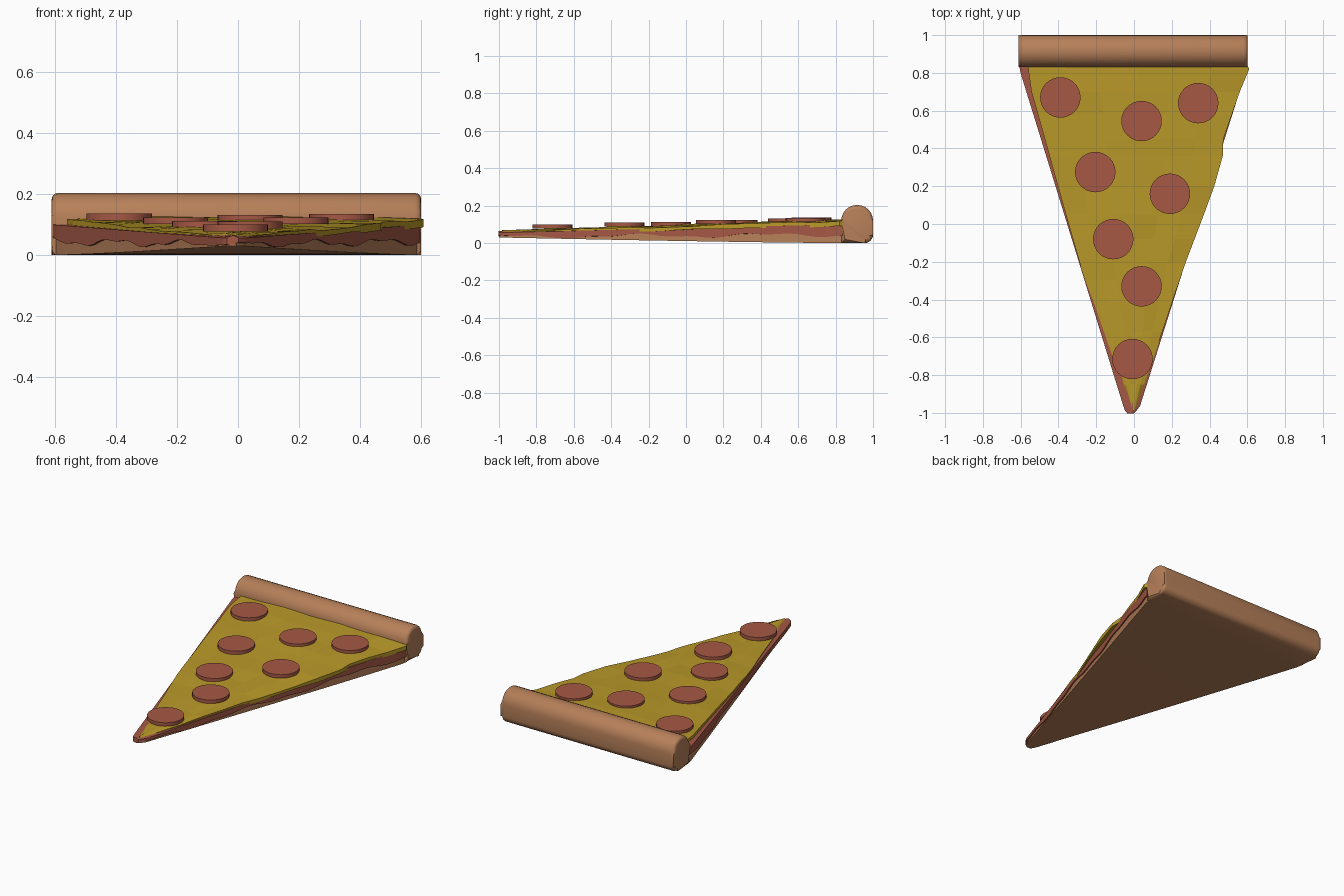
import bpy, bmesh, math, random

if "Cube" in bpy.data.objects:
    bpy.data.objects.remove(bpy.data.objects["Cube"])

random.seed(4)


def material(name, rgb):
    m = bpy.data.materials.new(name)
    m.diffuse_color = (*rgb, 1)
    m.use_nodes = True
    m.node_tree.nodes["Principled BSDF"].inputs["Base Color"].default_value = m.diffuse_color
    return m


CRUST = material("baked crust brown", (0.47, 0.215, 0.100))
RED = material("tomato red", (0.38, 0.098, 0.060))
CHEESE = material("cheese yellow", (0.49, 0.32, 0.022))


def finish(name, bm, mat, smooth=None):
    bmesh.ops.recalc_face_normals(bm, faces=bm.faces)
    me = bpy.data.meshes.new(name)
    bm.to_mesh(me)
    bm.free()
    me.materials.append(mat)
    ob = bpy.data.objects.new(name, me)
    bpy.context.collection.objects.link(ob)
    if smooth:
        bpy.ops.object.select_all(action='DESELECT')
        bpy.context.view_layer.objects.active = ob
        ob.select_set(True)
        bpy.ops.object.shade_smooth_by_angle(angle=math.radians(smooth))
    return ob


def lerp(pts, y):
    """Piecewise linear lookup of (y, value) pairs."""
    for (y0, v0), (y1, v1) in zip(pts, pts[1:]):
        if y <= y1:
            return v0 + (v1 - v0) * (y - y0) / (y1 - y0)
    return pts[-1][1]


def slab(name, ys, left, right, top, bottom, cols, mat, smooth=None):
    """Closed wedge-shaped layer between two edge lines and two heights."""
    bm = bmesh.new()
    rings = []
    for y in ys:
        xl, xr = lerp(left, y), lerp(right, y)
        up, low = [], []
        for i in range(cols + 1):
            t = i / cols
            x = xl + (xr - xl) * t
            up.append(bm.verts.new((x, y, top(t, y))))
            low.append(bm.verts.new((x, y, bottom(t, y))))
        rings.append(up + low[::-1])
    n = len(rings[0])
    for a, b in zip(rings, rings[1:]):
        for i in range(n):
            j = (i + 1) % n
            bm.faces.new((a[i], a[j], b[j], b[i]))
    bm.faces.new(rings[0])
    bm.faces.new(rings[-1])
    return finish(name, bm, mat, smooth)


def base_z(y):
    return 0.03 * ((0.83 - min(y, 0.83)) / 1.83) ** 1.3


# Dough wedge
rows = [-1.0, -0.985, -0.96] + [-0.9 + 0.05 * i for i in range(36)]
dough_l = [(-1, -0.03), (-0.985, -0.042), (0.83, -0.602), (1, -0.602)]
dough_r = [(-1, -0.005), (-0.97, 0.022), (0.83, 0.592), (1, 0.592)]
slab("dough", rows, dough_l, dough_r,
     lambda t, y: 0.048 + 0.023 * (y + 1), lambda t, y: base_z(y), 4, CRUST, 30)

# Sauce layer, dripping unevenly over the cut sides
sauce_l = [(-1.003, -0.035), (-0.985, -0.05), (0.83, -0.61), (1, -0.61)]
sauce_r = [(-1.003, 0.0), (-0.97, 0.03), (0.83, 0.60), (1, 0.60)]


def sauce_bottom(t, y):
    wave = 0.009 * math.sin(9 * y + 4 * t) + 0.005 * math.sin(23 * y + 1)
    return max(base_z(y) + 0.004, 0.034 + 0.007 * (y + 1) * 0.8 + wave)


slab("sauce", [y - 0.002 for y in rows], sauce_l, sauce_r,
     lambda t, y: 0.056 + 0.024 * (y + 1) + 0.008 * math.sin(math.pi * t),
     sauce_bottom, 6, RED, 30)

# Cheese sheet with uneven edges and a faceted surface
cheese_l = [(-0.985, -0.012), (-0.68, -0.122), (-0.45, -0.20), (-0.25, -0.275),
            (0.1, -0.375), (0.55, -0.50), (0.76, -0.56), (0.84, -0.56)]
cheese_r = [(-0.985, 0.005), (-0.72, 0.10), (-0.42, 0.20), (-0.2, 0.275), (0.05, 0.37),
            (0.2, 0.425), (0.36, 0.47), (0.45, 0.473), (0.7, 0.56), (0.82, 0.61), (0.84, 0.60)]
cheese_rows = [-0.985, -0.85, -0.72, -0.57, -0.42, -0.3, -0.2, -0.08, 0.05, 0.2,
               0.36, 0.45, 0.58, 0.7, 0.82, 0.84]


def cheese_top(t, y):
    edge = abs(2 * t - 1) ** 3
    return 0.066 + 0.032 * (y + 1) + random.uniform(-0.004, 0.004) - 0.007 * edge


slab("cheese", cheese_rows, cheese_l, cheese_r, cheese_top,
     lambda t, y: 0.042 + 0.028 * (y + 1) + random.uniform(-0.005, 0.005), 6, CHEESE)

# Rolled outer crust: rounded profile extruded along x with softened ends
profile = [(0.83, 0.0), (0.83, 0.12)]
for i in range(1, 13):
    a = math.pi * (1 - i / 12)
    profile.append((0.915 + 0.085 * math.cos(a), 0.12 + 0.084 * math.sin(a)))
for i in range(7):
    a = -math.pi / 2 * i / 6
    profile.append((0.955 + 0.045 * math.cos(a), 0.045 + 0.045 * math.sin(a)))
bm = bmesh.new()
ends = [bm.faces.new([bm.verts.new((x, y, z)) for y, z in profile]) for x in (-0.612, 0.602)]
a, b = [list(f.verts) for f in ends]
for i in range(len(a)):
    j = (i + 1) % len(a)
    bm.faces.new((a[i], a[j], b[j], b[i]))
rim = [e for f in ends for e in f.edges]
bmesh.ops.bevel(bm, geom=rim, offset=0.02, segments=3, profile=0.5, affect='EDGES')
finish("crust", bm, CRUST, 40)

# Pepperoni discs: x, y, top height
for k, (x, y, z) in enumerate([(-0.39, 0.67, 0.136), (0.04, 0.545, 0.132), (0.34, 0.64, 0.135),
                               (-0.205, 0.275, 0.124), (0.19, 0.16, 0.124), (-0.11, -0.08, 0.112),
                               (0.04, -0.33, 0.110), (-0.008, -0.715, 0.100)]):
    bm = bmesh.new()
    bmesh.ops.create_cone(bm, cap_ends=True, segments=32, radius1=0.107, radius2=0.107, depth=0.022)
    bmesh.ops.translate(bm, verts=bm.verts, vec=(x, y, z - 0.011))
    finish(f"pepperoni_{k + 1}", bm, RED, 40)
